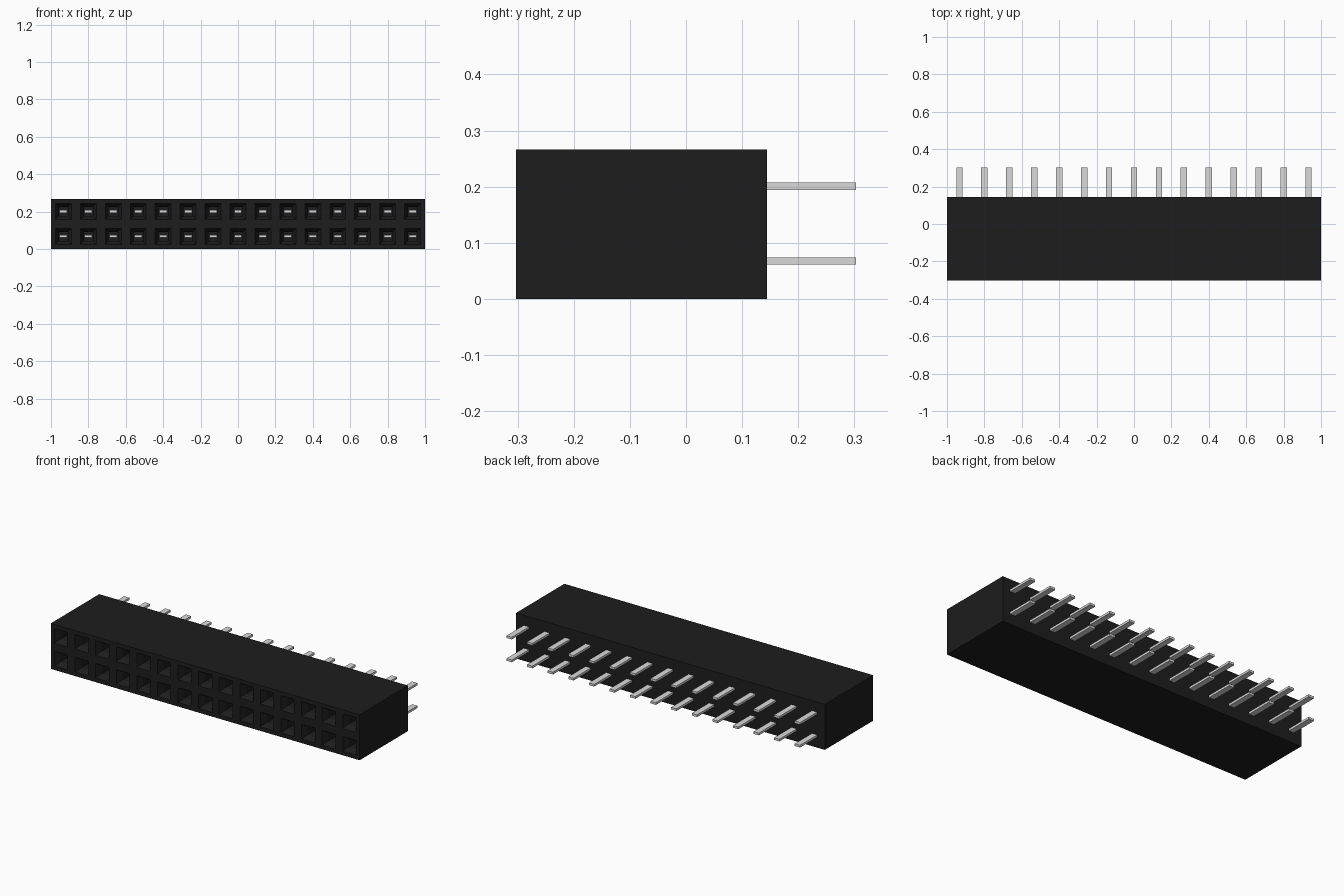
import bpy, bmesh
from mathutils import Matrix, Vector

cube = bpy.data.objects.get("Cube")
if cube:
    bpy.data.objects.remove(cube, do_unlink=True)

COLS, ROWS = 15, 2
PITCH = 2 / COLS
FRONT, BACK, TIP = -0.303, 0.144, 0.303
FUNNEL, BORE = 0.03, 0.3      # depths of the socket lead-in and the bore


def material(name, value):
    mat = bpy.data.materials.new(name)
    mat.use_nodes = True
    colour = (value, value, value, 1)
    mat.diffuse_color = colour
    mat.node_tree.nodes["Principled BSDF"].inputs["Base Color"].default_value = colour
    return mat


def finish(bm, name, mat):
    bmesh.ops.recalc_face_normals(bm, faces=bm.faces)
    mesh = bpy.data.meshes.new(name)
    bm.to_mesh(mesh)
    bm.free()
    mesh.materials.append(mat)
    obj = bpy.data.objects.new(name, mesh)
    bpy.context.collection.objects.link(obj)


def inset(bm, faces, thickness):
    bm.normal_update()
    bmesh.ops.inset_individual(bm, faces=faces, thickness=thickness, use_even_offset=True)


def push_in(bm, faces, depth):
    verts = list({v for f in faces for v in f.verts})
    bmesh.ops.translate(bm, verts=verts, vec=(0, depth, 0))


def boundary(bm):
    return [e for e in bm.edges if e.is_boundary]


def add_box(bm, x, z, y0, y1, width, height):
    place = Matrix.Translation((x, (y0 + y1) / 2, z))
    size = Matrix.Diagonal(Vector((width, y1 - y0, height))).to_4x4()
    bmesh.ops.create_cube(bm, size=1, matrix=place @ size)


black = material("black plastic", 0.0122)
metal = material("pin metal", 0.70)

# Housing: front face divided into one cell per socket
bm = bmesh.new()
grid = [[bm.verts.new((-1 + c * PITCH, FRONT, r * PITCH)) for c in range(COLS + 1)]
        for r in range(ROWS + 1)]
cells = [bm.faces.new((grid[r][c], grid[r][c + 1], grid[r + 1][c + 1], grid[r + 1][c]))
         for r in range(ROWS) for c in range(COLS)]

# Tapered openings, then straight bores
inset(bm, cells, 0.024)
inset(bm, cells, 0.018)
push_in(bm, cells, FUNNEL)
ends = bmesh.ops.extrude_discrete_faces(bm, faces=cells)["faces"]
push_in(bm, ends, BORE)

# Outer walls and closed back
walls = bmesh.ops.extrude_edge_only(bm, edges=boundary(bm))["geom"]
for v in (g for g in walls if isinstance(g, bmesh.types.BMVert)):
    v.co.y = BACK
bmesh.ops.holes_fill(bm, edges=boundary(bm), sides=0)
finish(bm, "housing", black)

# Flat pins with a slightly wider contact inside each bore
bore_end = FRONT + FUNNEL + BORE
for r, row in enumerate(("lower", "upper")):
    bm = bmesh.new()
    z = (r + 0.5) * PITCH + 0.001
    for c in range(COLS):
        x = -1 + (c + 0.5) * PITCH
        add_box(bm, x, z, bore_end - 0.03, bore_end, 0.04, 0.015)
        add_box(bm, x, z, bore_end, TIP, 0.034, 0.013)
    finish(bm, row + "_pins", metal)
